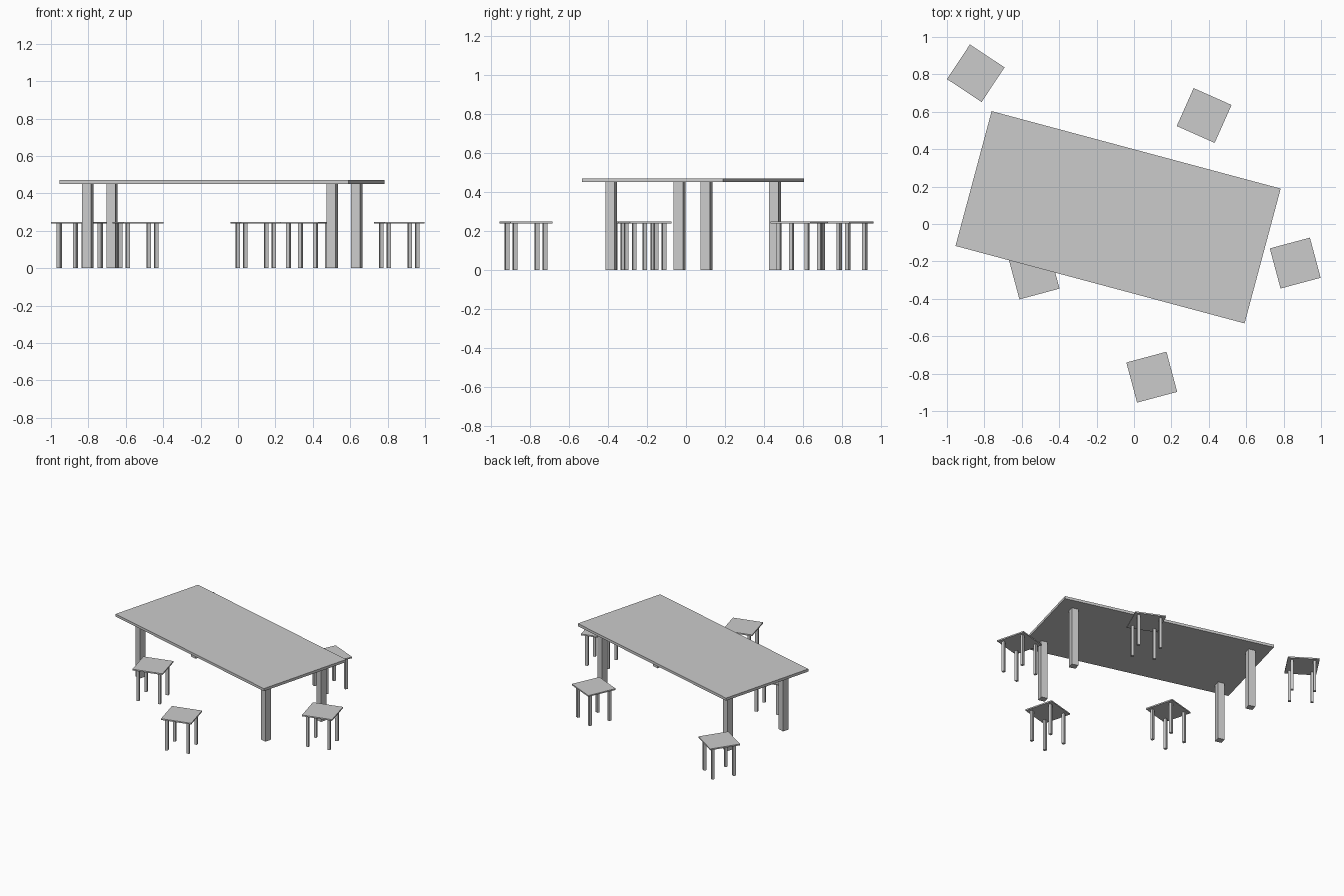
import bpy
from math import radians
from mathutils import Matrix, Vector

if "Cube" in bpy.data.objects:
    bpy.data.objects.remove(bpy.data.objects["Cube"])


def box(name, size, offset, place):
    """Box of given size, offset inside a part group that 'place' moves and turns."""
    bpy.ops.mesh.primitive_cube_add(size=1)
    o = bpy.context.object
    o.name = name
    o.data.transform(Matrix.Translation(Vector(offset)) @ Matrix.Diagonal((*size, 1)))
    o.matrix_world = place
    return o


def four_legged(name, top_name, pos, angle, top, thick, height, leg, spread):
    """A flat slab carried by four square legs."""
    place = Matrix.Translation((*pos, 0)) @ Matrix.Rotation(radians(angle), 4, 'Z')
    under = height - thick
    box(f"{name}_{top_name}", (*top, thick), (0, 0, height - thick / 2), place)
    for sx, side in ((-1, "left"), (1, "right")):
        for sy, end in ((-1, "front"), (1, "back")):
            box(f"{name}_{end}_{side}_leg", (leg, leg, under),
                (sx * spread[0], sy * spread[1], under / 2), place)


# Table
four_legged("table", "top", (-0.085, 0.036), -15, (1.6, 0.746), 0.02, 0.47,
            0.05, (0.677, 0.252))

# Stools scattered around the table: x, y, turn
stools = [(0.095, -0.819, 15), (0.862, -0.209, 15), (-0.534, -0.267, 15),
          (-0.846, 0.806, -33.5), (0.375, 0.58, -24)]
for i, (x, y, turn) in enumerate(stools, 1):
    four_legged(f"stool_{i}", "seat", (x, y), turn, (0.222, 0.222), 0.01, 0.248,
                0.02, (0.079, 0.079))
